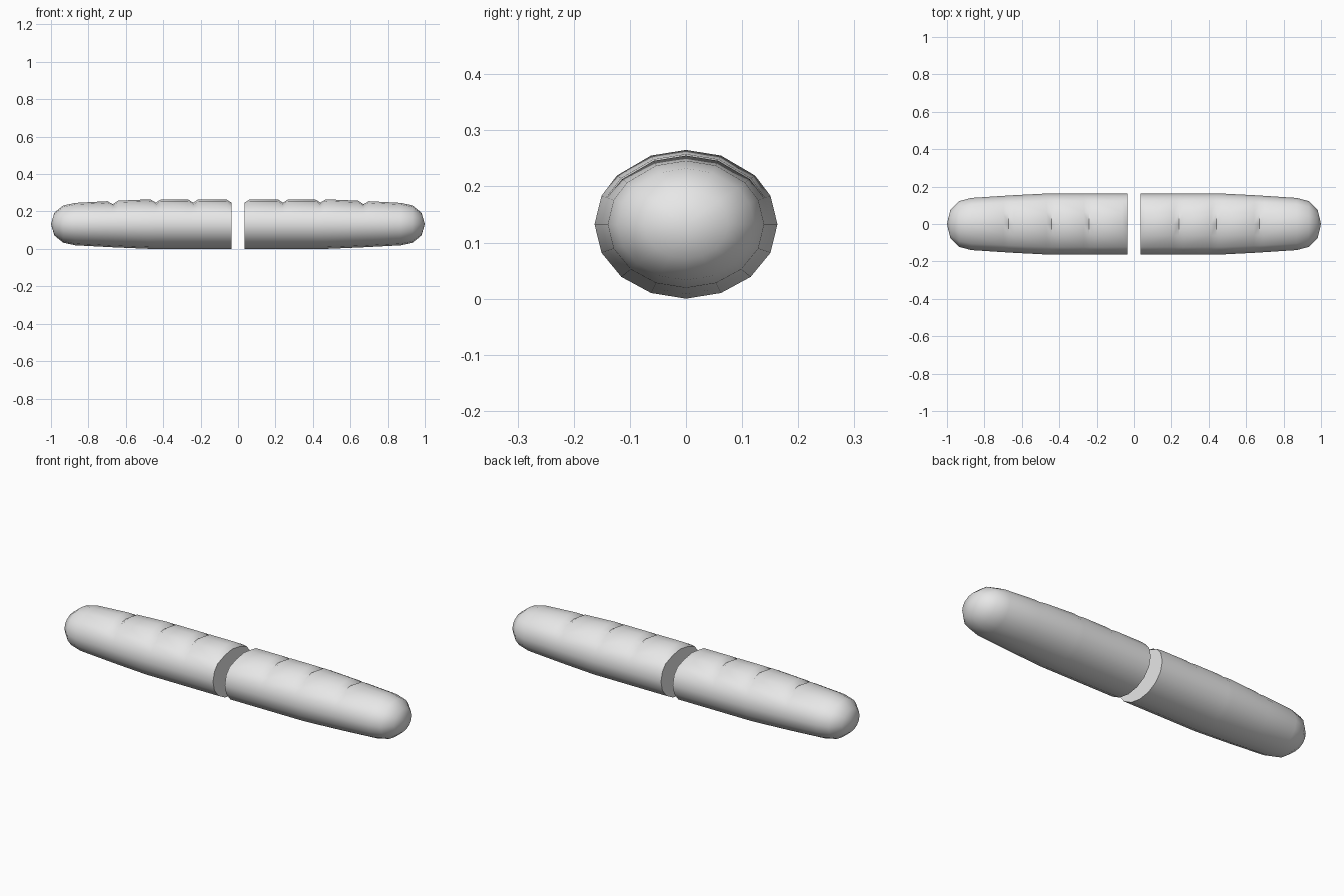
import bpy, bmesh, math

if "Cube" in bpy.data.objects:
    bpy.data.objects.remove(bpy.data.objects["Cube"])

RY, RZ, CZ = 0.163, 0.1325, 0.1325
SLASHES = (0.035, 0.24, 0.44, 0.67)
HALF_W = 0.028

crust = bpy.data.materials.new("light_grey_crust")
crust.diffuse_color = (0.8, 0.8, 0.8, 1)
crust.use_nodes = True
crust.node_tree.nodes["Principled BSDF"].inputs["Base Color"].default_value = crust.diffuse_color

# loaf outline: (x, scale of the cross-section)
PROFILE = [(0.0, 1.0), (0.48, 1.0), (0.67, 0.935), (0.87, 0.855),
           (0.935, 0.75), (0.982, 0.46), (1.0, 0.0)]


def scale_at(x):
    for (x0, s0), (x1, s1) in zip(PROFILE, PROFILE[1:]):
        if x <= x1:
            return s0 + (s1 - s0) * (x - x0) / (x1 - x0)
    return 0.0


# slash depth by step away from the top of the ring
DEPTH = {0: 0.018, 1: 0.018, 2: 0.004}


def make_half(name, side):
    bm = bmesh.new()
    stations = []
    for c in SLASHES:
        stations += [(c - HALF_W, False), (c, True), (c + HALF_W, False)]
    stations = stations[1:]
    stations += [(x, False) for x, s in PROFILE[3:-1]]
    rings = []
    for x, groove in stations:
        s = scale_at(x)
        ring = []
        for i in range(16):
            step = min(i, 16 - i)
            a = math.radians(22.5 * step + (4 if step == 2 else 0))
            if i > 8:
                a = -a
            drop = DEPTH.get(step, 0) if groove else 0
            ring.append(bm.verts.new((side * x, RY * s * math.sin(a),
                                      CZ + RZ * s * math.cos(a) - drop)))
        rings.append(ring)
    # skin, flat cut face and rounded tip
    for a, b in zip(rings, rings[1:]):
        for i in range(16):
            j = (i + 1) % 16
            bm.faces.new((a[i], a[j], b[j], b[i]))
    bm.faces.new(rings[0])
    tip = bm.verts.new((side, 0, CZ))
    for i in range(16):
        bm.faces.new((rings[-1][i], rings[-1][(i + 1) % 16], tip))
    bmesh.ops.recalc_face_normals(bm, faces=bm.faces)
    mesh = bpy.data.meshes.new(name)
    bm.to_mesh(mesh)
    bm.free()
    mesh.materials.append(crust)
    obj = bpy.data.objects.new(name, mesh)
    bpy.context.collection.objects.link(obj)
    bpy.ops.object.select_all(action='DESELECT')
    obj.select_set(True)
    bpy.context.view_layer.objects.active = obj
    bpy.ops.object.shade_smooth_by_angle(angle=math.radians(45))


make_half("bread_half_left", -1)
make_half("bread_half_right", 1)
